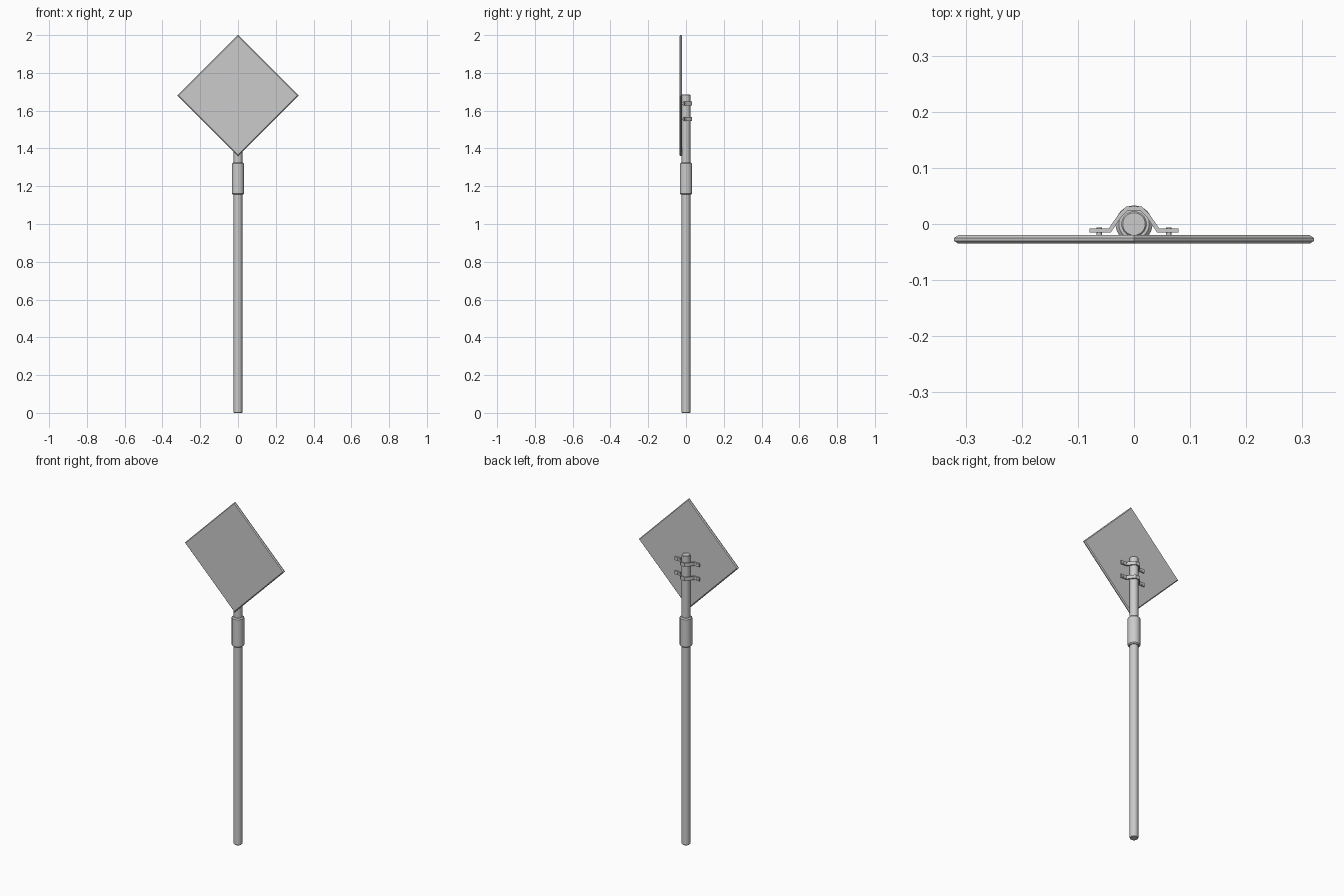
import bpy, bmesh, math
from mathutils import Vector

if "Cube" in bpy.data.objects:
    bpy.data.objects.remove(bpy.data.objects["Cube"])


def new_object(name, bm):
    bmesh.ops.recalc_face_normals(bm, faces=bm.faces)
    mesh = bpy.data.meshes.new(name)
    bm.to_mesh(mesh)
    bm.free()
    ob = bpy.data.objects.new(name, mesh)
    bpy.context.collection.objects.link(ob)
    return ob


def smooth(ob):
    bpy.ops.object.select_all(action='DESELECT')
    ob.select_set(True)
    bpy.context.view_layer.objects.active = ob
    bpy.ops.object.shade_smooth_by_angle(angle=math.radians(35))


def lathe(name, profile, sides=32):
    """Closed round part from (radius, z) pairs, bottom to top."""
    bm = bmesh.new()
    rings = [[bm.verts.new((r * math.cos(2 * math.pi * i / sides),
                            r * math.sin(2 * math.pi * i / sides), z))
              for i in range(sides)] for r, z in profile]
    for a, b in zip(rings, rings[1:]):
        for i in range(sides):
            j = (i + 1) % sides
            bm.faces.new((a[i], a[j], b[j], b[i]))
    bm.faces.new(rings[0])
    bm.faces.new(rings[-1])
    ob = new_object(name, bm)
    smooth(ob)
    return ob


def strip(name, path, thickness, z, height):
    """Bent metal strap: an xy path thickened sideways and extruded in z."""
    pts = [Vector(p) for p in path]
    left, right = [], []
    for i, p in enumerate(pts):
        d0 = (p - pts[i - 1]).normalized() if i else (pts[1] - p).normalized()
        d1 = (pts[i + 1] - p).normalized() if i < len(pts) - 1 else d0
        n0, n1 = Vector((-d0.y, d0.x)), Vector((-d1.y, d1.x))
        n = (n0 + n1).normalized()
        off = n * (thickness / 2 / n.dot(n0))
        left.append(p + off)
        right.append(p - off)
    bm = bmesh.new()
    rows = [[bm.verts.new((q.x, q.y, z + s * height / 2))
             for q, s in ((l, 1), (l, -1), (r, -1), (r, 1))]
            for l, r in zip(left, right)]
    for a, b in zip(rows, rows[1:]):
        for i in range(4):
            j = (i + 1) % 4
            bm.faces.new((a[i], a[j], b[j], b[i]))
    bm.faces.new(rows[0])
    bm.faces.new(rows[-1])
    return new_object(name, bm)


# Post and joining sleeve
lathe("post", [(0.020, 0), (0.0225, 0.003), (0.0225, 1.682), (0.020, 1.685)])
lathe("sleeve", [(0.027, 1.155), (0.033, 1.161), (0.033, 1.319), (0.027, 1.325)])

# Diamond sign panel with chamfered rim
bm = bmesh.new()
bmesh.ops.create_cube(bm, size=1)
side = 0.32 * math.sqrt(2)
bmesh.ops.scale(bm, vec=(side + 0.001, 0.015, side + 0.001), verts=bm.verts)
rim = [e for e in bm.edges if abs(e.verts[0].co.y - e.verts[1].co.y) < 1e-6]
bmesh.ops.bevel(bm, geom=rim, offset=0.005, segments=1, affect='EDGES')
panel = new_object("sign_panel", bm)
panel.rotation_euler.y = math.radians(45)
panel.location = (0, -0.0275, 1.68)

# Two clamps with bolts holding the panel to the post
half = [(-0.079, -0.0115), (-0.043, -0.0115), (-0.025, 0.015), (-0.012, 0.028)]
path = half + [(-x, y) for x, y in reversed(half)]
for label, z in (("upper", 1.638), ("lower", 1.556)):
    strip(label + "_clamp", path, 0.007, z, 0.02)
    for s in (-1, 1):
        bm = bmesh.new()
        bmesh.ops.create_cone(bm, cap_ends=True, segments=12, radius1=0.005,
                              radius2=0.005, depth=0.018)
        bolt = new_object(label + ("_bolt_left" if s < 0 else "_bolt_right"), bm)
        bolt.rotation_euler.x = math.radians(90)
        bolt.location = (s * 0.062, -0.015, z)
